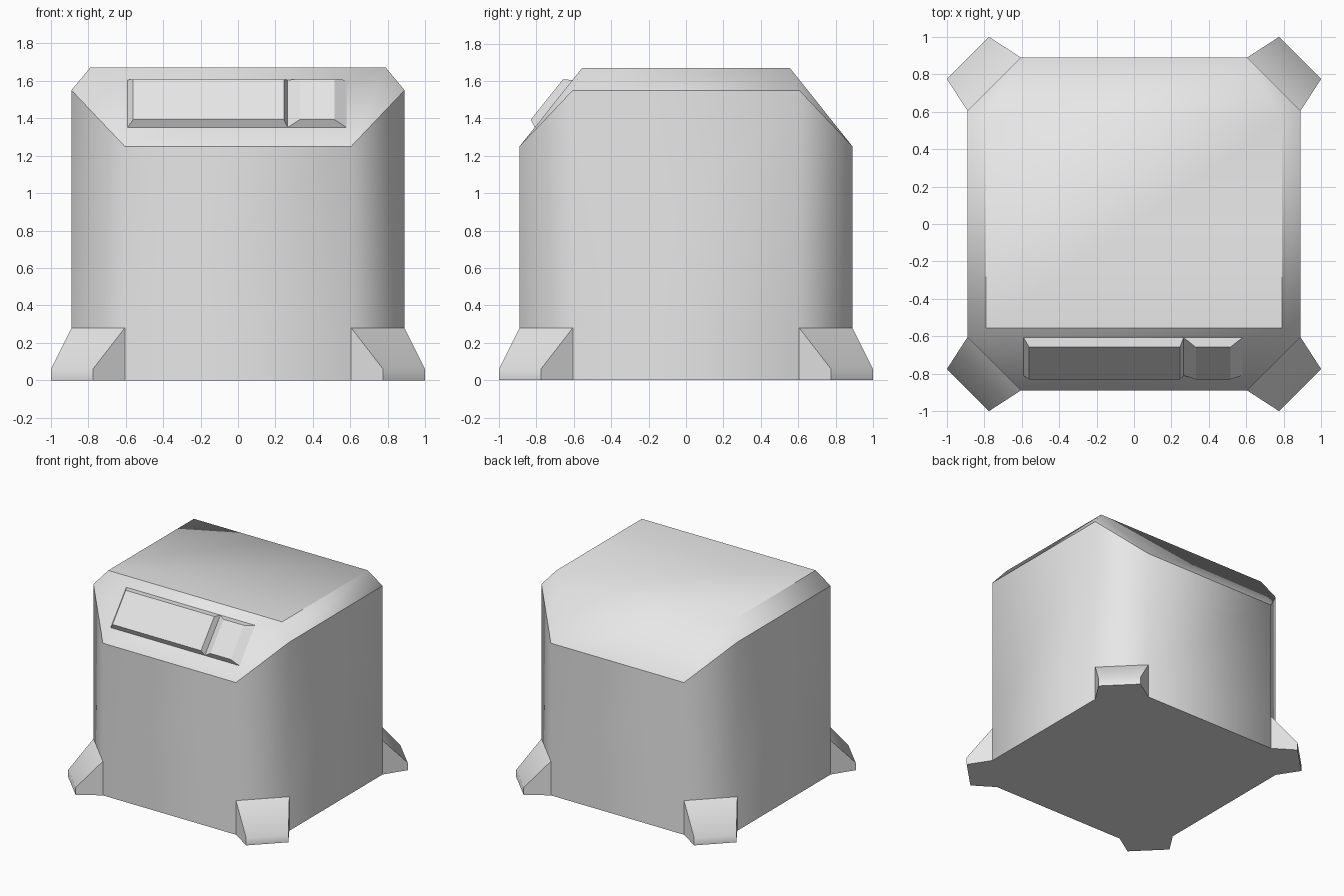
import bpy
import bmesh
import math
from mathutils import Vector

old = bpy.data.objects.get("Cube")
if old:
    bpy.data.objects.remove(old, do_unlink=True)

grey = bpy.data.materials.new("light_grey")
grey.use_nodes = True
COLOUR = (0.8, 0.8, 0.8, 1)
grey.diffuse_color = COLOUR
grey.node_tree.nodes["Principled BSDF"].inputs["Base Color"].default_value = COLOUR

W, C = 0.89, 0.605               # wall half width, where the corner cut starts
FRONT_Z, SIDE_Z, TOP_Z = 1.25, 1.55, 1.67
TOP_X, TOP_Y = 0.79, 0.555
FOOT_Z = 0.28


def finish(name, bm, smooth_angle=None):
    bmesh.ops.recalc_face_normals(bm, faces=bm.faces[:])
    mesh = bpy.data.meshes.new(name)
    bm.to_mesh(mesh)
    bm.free()
    mesh.materials.append(grey)
    obj = bpy.data.objects.new(name, mesh)
    bpy.context.collection.objects.link(obj)
    if smooth_angle:
        bpy.ops.object.select_all(action='DESELECT')
        obj.select_set(True)
        bpy.context.view_layer.objects.active = obj
        bpy.ops.object.shade_smooth_by_angle(angle=math.radians(smooth_angle))
    return obj


def bridge(bm, a, b):
    n = len(a)
    for i in range(n):
        bm.faces.new((a[i], a[(i + 1) % n], b[(i + 1) % n], b[i]))


# Body: eight-sided column with a sloped cap
bm = bmesh.new()
outline = [(-C, -W), (C, -W), (W, -C), (W, C), (C, W), (-C, W), (-W, C), (-W, -C)]
rings = []
for level in ("base", "foot", "shoulder"):
    ring = []
    for x, y in outline:
        z = {"base": 0, "foot": FOOT_Z}.get(level, FRONT_Z if abs(y) == W else SIDE_Z)
        ring.append(bm.verts.new((x, y, z)))
    rings.append(ring)
bridge(bm, rings[0], rings[1])
bridge(bm, rings[1], rings[2])
bm.faces.new(rings[0])
s = rings[2]
t = [bm.verts.new((x, y, TOP_Z)) for x, y in
     ((-TOP_X, -TOP_Y), (TOP_X, -TOP_Y), (TOP_X, TOP_Y), (-TOP_X, TOP_Y))]
bm.faces.new(t)
for i in range(4):
    j = (i + 1) % 4
    bm.faces.new((s[2 * i], s[2 * i + 1], t[j], t[i]))          # slope
    bm.faces.new((s[2 * i + 1], s[(2 * i + 2) % 8], t[j]))      # corner facet
shoulder, crown = set(s), set(t)
sharp = []
for e in bm.edges:
    a, b = e.verts
    on_crown = a in crown and b in crown
    back_crown = on_crown and a.co.y > 0 and b.co.y > 0
    if (a in shoulder and b in shoulder) or (on_crown and not back_crown) \
            or (a.co.z == 0 and b.co.z == 0):
        sharp.append(e)
for f in bm.faces:
    f.smooth = True
for e in sharp:
    e.smooth = False
finish("body", bm)

# Feet: flared wedge at each corner
for sx, side in ((1, "left"), (-1, "right")):
    for sy, end in ((-1, "front"), (1, "back")):
        bm = bmesh.new()
        halves = []
        for swap in (False, True):
            profile = [(C, W, 0), (C, W, FOOT_Z), (0.775, 1, 0.06), (0.775, 1, 0)]
            pts = [(y, x, z) if swap else (x, y, z) for x, y, z in profile]
            halves.append([bm.verts.new((sx * x, sy * y, z)) for x, y, z in pts])
        bridge(bm, halves[0], halves[1])
        for h in halves:
            bm.faces.new(h)
        finish(f"{end}_{side}_foot", bm, 45)

# Raised panels on the front slope
down = Vector((0, -W + TOP_Y, FRONT_Z - TOP_Z)).normalized()
out = Vector((0, down.z, -down.y))


def panel(name, x0, x1, inset_left, inset_right):
    bm = bmesh.new()
    origin = Vector((0, -TOP_Y, TOP_Z))
    top, bottom, raise_by = 0.083, 0.408, 0.042
    base = [bm.verts.new(origin + down * d + Vector((x, 0, 0)))
            for x, d in ((x0, top), (x1, top), (x1, bottom), (x0, bottom))]
    a, b = x0 + inset_left, x1 - inset_right
    face = [bm.verts.new(origin + down * d + out * raise_by + Vector((x, 0, 0)))
            for x, d in ((a, top + 0.03), (b, top + 0.03), (b, bottom - 0.02), (a, bottom - 0.02))]
    bridge(bm, base, face)
    bm.faces.new(base)
    bm.faces.new(face)
    finish(name, bm)


panel("wide_panel", -0.59, 0.265, 0.03, 0.02)
panel("small_panel", 0.265, 0.58, 0.065, 0.065)
